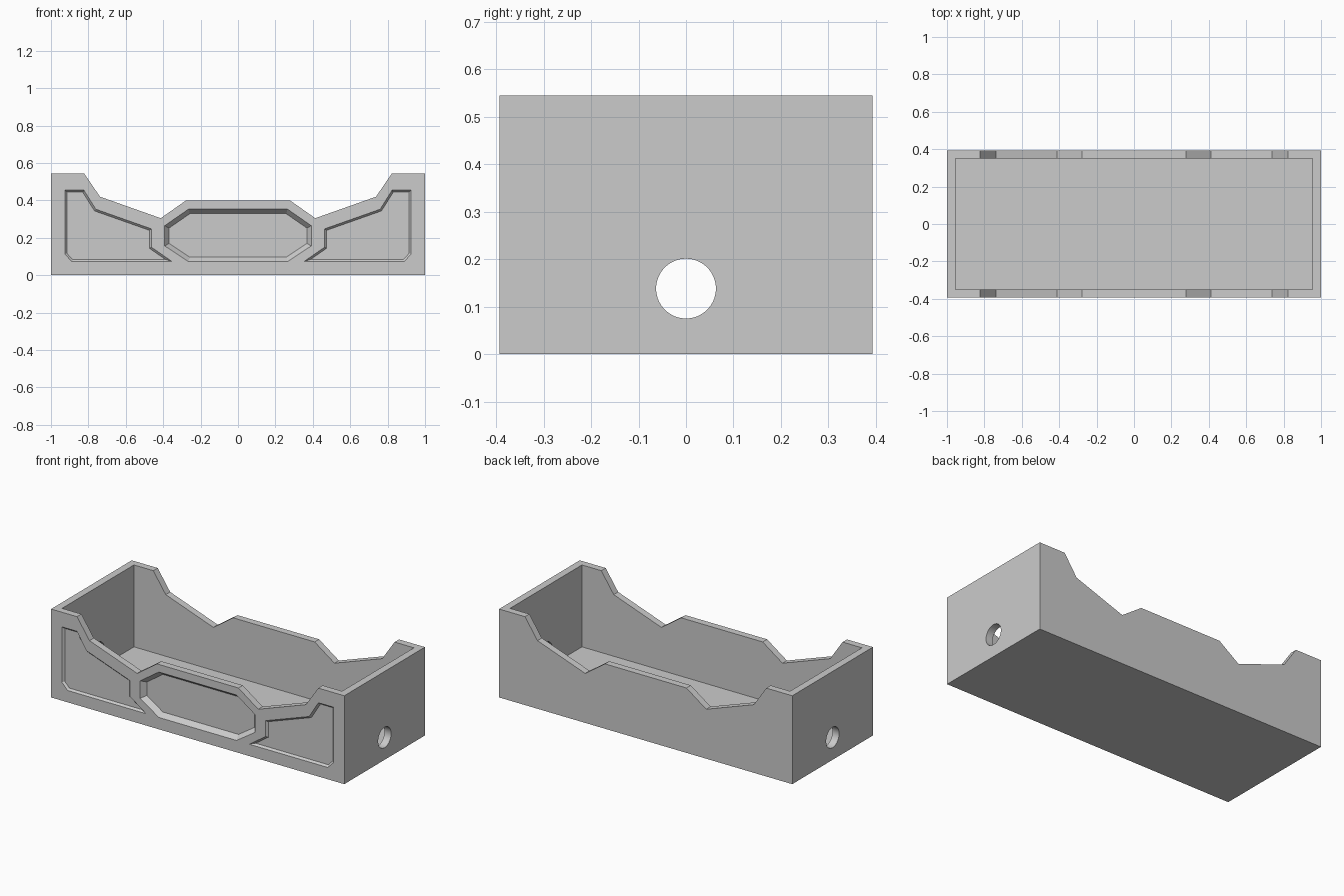
import bpy
import bmesh
from math import pi
from mathutils import Vector, Matrix

if "Cube" in bpy.data.objects:
    bpy.data.objects.remove(bpy.data.objects["Cube"], do_unlink=True)

HALF_Y = 0.393
WALL = 0.043
FLOOR = 0.04

grey = bpy.data.materials.new("plain grey")
grey.use_nodes = True
colour = (0.6, 0.6, 0.6, 1)
grey.diffuse_color = colour
grey.node_tree.nodes["Principled BSDF"].inputs["Base Color"].default_value = colour


def finish(name, bm):
    bmesh.ops.recalc_face_normals(bm, faces=bm.faces)
    mesh = bpy.data.meshes.new(name)
    bm.to_mesh(mesh)
    bm.free()
    mesh.materials.append(grey)
    obj = bpy.data.objects.new(name, mesh)
    bpy.context.collection.objects.link(obj)
    return obj


def loft(name, sections):
    """Solid through matching (outline, y) sections, outlines given in x and z."""
    bm = bmesh.new()
    rings = [[bm.verts.new((x, y, z)) for x, z in pts] for pts, y in sections]
    for a, b in zip(rings, rings[1:]):
        for i in range(len(a)):
            bm.faces.new((a[i - 1], a[i], b[i], b[i - 1]))
    bm.faces.new(rings[0])
    bm.faces.new(rings[-1])
    return finish(name, bm)


def inset(points, d):
    """Move every edge of a clockwise outline inward by d."""
    result = []
    n = len(points)
    for i in range(n):
        prev, here, nxt = (Vector(points[j % n]) for j in (i - 1, i, i + 1))
        e1, e2 = (here - prev).normalized(), (nxt - here).normalized()
        n1, n2 = Vector((e1.y, -e1.x)), Vector((e2.y, -e2.x))
        result.append(here + (n1 + n2) * d / (1 + n1.dot(n2)))
    return result


def cut(target, cutter):
    mod = target.modifiers.new("cut", "BOOLEAN")
    mod.operation = "DIFFERENCE"
    mod.solver = "EXACT"
    mod.object = cutter
    bpy.context.view_layer.objects.active = target
    bpy.ops.object.modifier_apply(modifier=mod.name)
    bpy.data.objects.remove(cutter, do_unlink=True)


def pocket(target, outline, slope, depth):
    cut(target, loft("pocket_cutter", [
        (outline, -HALF_Y - 0.05),
        (outline, -HALF_Y),
        (inset(outline, slope), -HALF_Y + depth)]))


def mirrored(points):
    return [(-x, z) for x, z in reversed(points)]


# Tray body with the stepped rim
left_rim = [(-1, 0), (-1, 0.545), (-0.823, 0.545), (-0.738, 0.42),
            (-0.413, 0.305), (-0.278, 0.4)]
rim = left_rim + mirrored(left_rim)
tray = loft("tray_body", [(rim, -HALF_Y), (rim, HALF_Y)])

# Hollow interior
box = [(-0.955, FLOOR), (-0.955, 1), (0.955, 1), (0.955, FLOOR)]
cut(tray, loft("interior_cutter", [(box, WALL - HALF_Y), (box, HALF_Y - WALL)]))

# Centre panel recessed into the front
half = [(-0.265, 0.073), (-0.392, 0.157), (-0.392, 0.265), (-0.265, 0.353)]
pocket(tray, half + mirrored(half), 0.024, 0.03)

# Shallow side panels on the front
side = [(-0.926, 0.455), (-0.824, 0.455), (-0.76, 0.353), (-0.463, 0.248),
        (-0.463, 0.15), (-0.352, 0.073), (-0.888, 0.073), (-0.926, 0.113)]
for outline in (side, mirrored(side)):
    pocket(tray, outline, 0.011, 0.012)

# Round hole through both end walls
bm = bmesh.new()
bmesh.ops.create_cone(bm, cap_ends=True, segments=64, radius1=0.063, radius2=0.063,
                      depth=2.4, matrix=Matrix.Translation((0, 0, 0.138)) @ Matrix.Rotation(pi / 2, 4, "Y"))
cut(tray, finish("hole_cutter", bm))

# Flat walls with a smooth hole edge
bpy.ops.object.select_all(action="DESELECT")
tray.select_set(True)
bpy.context.view_layer.objects.active = tray
bpy.ops.object.shade_smooth_by_angle(angle=pi / 9)
